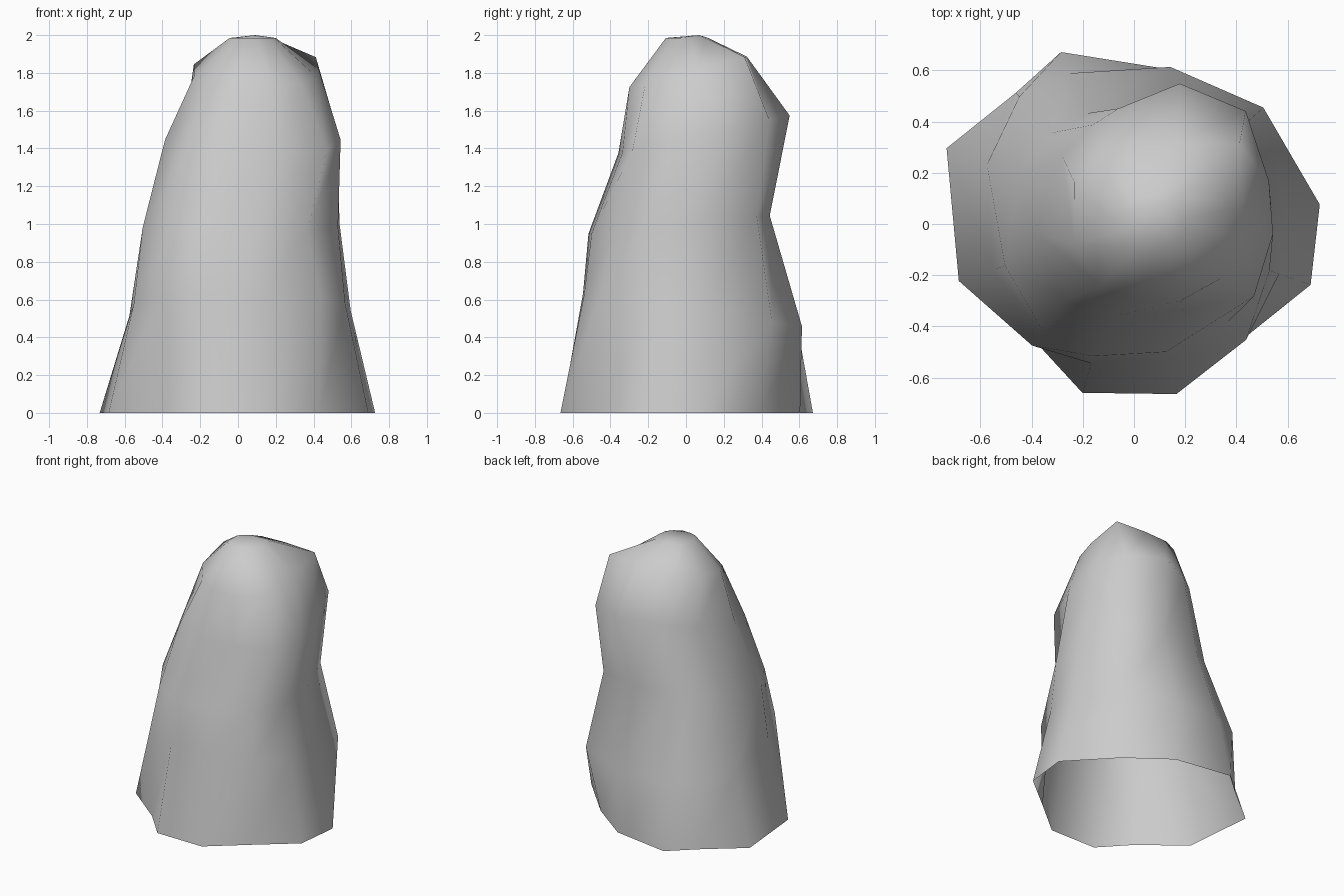
import bpy, bmesh
from math import radians, cos, sin

cube = bpy.data.objects.get("Cube")
if cube:
    bpy.data.objects.remove(cube, do_unlink=True)


def make_material(name, colour):
    mat = bpy.data.materials.new(name)
    mat.use_nodes = True
    mat.diffuse_color = colour
    mat.node_tree.nodes["Principled BSDF"].inputs["Base Color"].default_value = colour
    return mat


# Directions of the vertical ridges, counter-clockwise from +x
ANGLES = [6, 42, 77, 113, 132, 158, 198, 230, 253, 284, 314, 341]


def add_ring(bm, height, centre, tilt, radii):
    """One irregular contour of the boulder, leaning up toward the back by tilt."""
    cx, cy = centre
    ring = []
    for angle, radius in zip(ANGLES, radii):
        x = cx + radius * cos(radians(angle))
        y = cy + radius * sin(radians(angle))
        ring.append(bm.verts.new((x, y, height + tilt * (y - cy))))
    return ring


def loft(bm, lower, upper):
    """Skin the gap between two contours."""
    for i in range(len(lower)):
        j = (i + 1) % len(lower)
        bm.faces.new((lower[i], lower[j], upper[j], upper[i]))


bm = bmesh.new()

# Flared foot, left open underneath
foot = add_ring(bm, 0, (0, 0), 0,
                [.73, .58, .62, .73, .69, .79, .72, .60, .69, .685, .62, .73])
# Bulging lower body, higher at the front
belly = add_ring(bm, .55, (0, 0), -.15,
                 [.60, .68, .63, .64, .67, .62, .58, .62, .57, .555, .63, .60])
# Narrow waist at the back
waist = add_ring(bm, 1, (0, 0), .1,
                 [.54, .56, .455, .47, .48, .49, .53, .55, .54, .515, .53, .56])
# Overhanging shoulder
shoulder = add_ring(bm, 1.48, (.08, .12), .22,
                    [.45, .48, .44, .36, .36, .39, .49, .55, .50, .47, .56, .49])
# Rounded crown, lower at the front
crown = add_ring(bm, 1.81, (.10, .03), .26,
                 [.33, .42, .30, .31, .33, .36, .35, .355, .345, .34, .34, .33])
# Small flat summit
peak = add_ring(bm, 1.985, (.07, .01), 0,
                [.13, .14, .11, .11, .11, .12, .12, .13, .12, .12, .12, .13])

rings = [foot, belly, waist, shoulder, crown, peak]
for lower, upper in zip(rings, rings[1:]):
    loft(bm, lower, upper)

# Summit fan
tip = bm.verts.new((.09, .07, 2))
for i in range(len(peak)):
    bm.faces.new((peak[i], peak[(i + 1) % len(peak)], tip))

for face in bm.faces:
    face.smooth = True

mesh = bpy.data.meshes.new("boulder")
bm.to_mesh(mesh)
bm.free()
mesh.materials.append(make_material("stone grey", (.6, .6, .6, 1)))
boulder = bpy.data.objects.new("boulder", mesh)
bpy.context.collection.objects.link(boulder)
